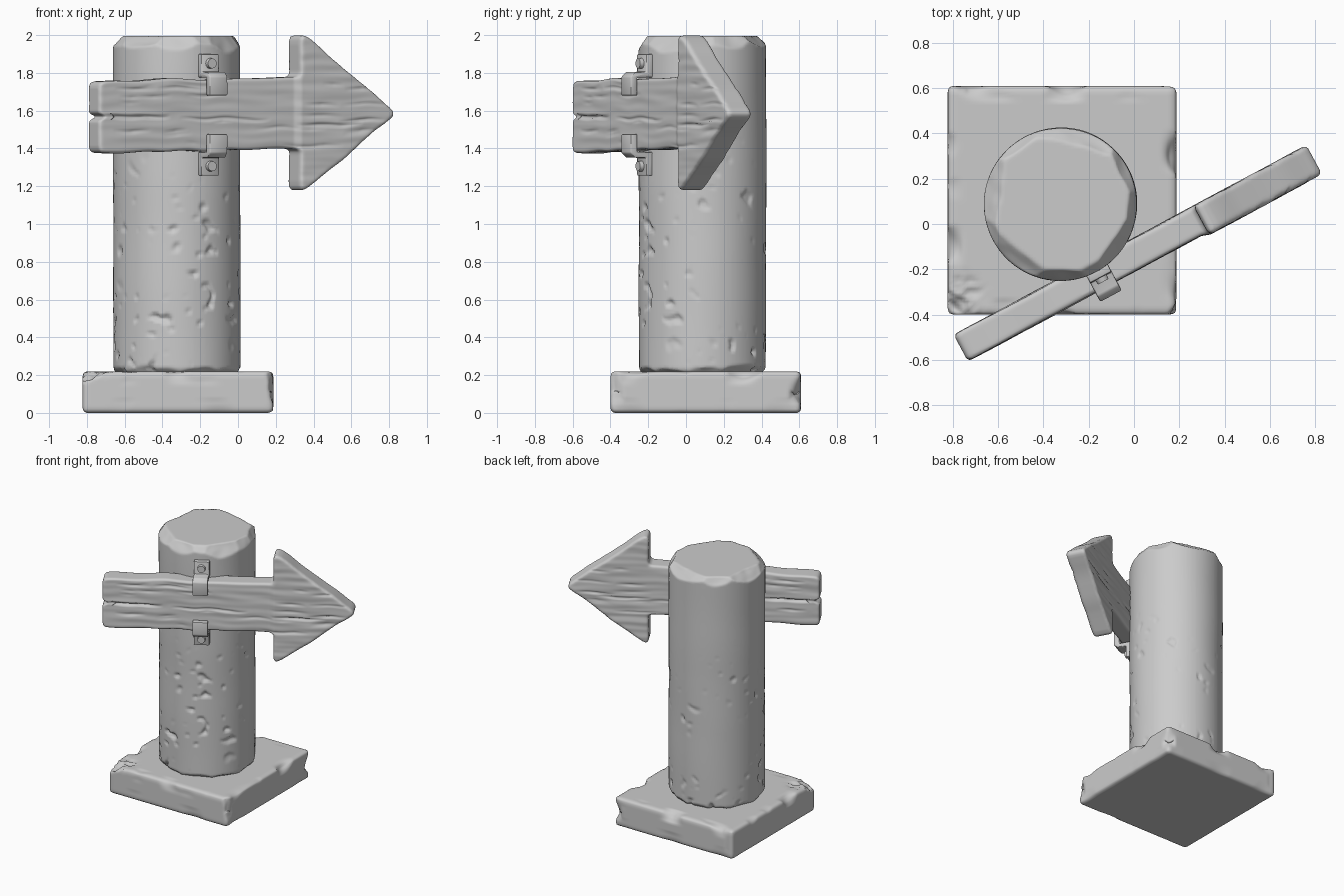
import bpy, bmesh, math, random
from mathutils import Vector, noise

if "Cube" in bpy.data.objects:
    bpy.data.objects.remove(bpy.data.objects["Cube"])

random.seed(4)


def add_object(name, bm):
    bmesh.ops.recalc_face_normals(bm, faces=bm.faces)
    mesh = bpy.data.meshes.new(name)
    bm.to_mesh(mesh)
    bm.free()
    obj = bpy.data.objects.new(name, mesh)
    bpy.context.collection.objects.link(obj)
    return obj


def round_edges(bm, edges, size, segments=3):
    bmesh.ops.recalc_face_normals(bm, faces=bm.faces)
    bmesh.ops.bevel(bm, geom=edges, offset=size, segments=segments, profile=0.5,
                    affect='EDGES', clamp_overlap=False)


def sculpt(obj, voxel, shape):
    """Remesh evenly, then move every vertex with the shape function."""
    mod = obj.modifiers.new("remesh", 'REMESH')
    mod.mode = 'VOXEL'
    mod.voxel_size = voxel
    dg = bpy.context.evaluated_depsgraph_get()
    mesh = bpy.data.meshes.new_from_object(obj.evaluated_get(dg))
    obj.modifiers.clear()
    obj.data = mesh
    for v in mesh.vertices:
        v.co = shape(v.co.copy())
    mesh.shade_smooth()


def chop(p, planes):
    for point, n in planes:
        d = (p - point).dot(n) + 0.006 * noise.noise(p * 12)
        if d > 0:
            p = p - n * d
    return p


def extrude_profile(points, depth):
    """Closed (x, z) outline extruded along y, centred on y = 0."""
    bm = bmesh.new()
    face = bm.faces.new([bm.verts.new((x, depth / 2, z)) for x, z in points])
    new = bmesh.ops.extrude_face_region(bm, geom=[face])['geom']
    for v in new:
        if isinstance(v, bmesh.types.BMVert):
            v.co.y = -depth / 2
    return bm


# Square stone base with worn edges and a broken front left corner
base_c, base_h = Vector((-0.318, 0.105, 0.11)), Vector((0.505, 0.505, 0.11))
bm = bmesh.new()
bmesh.ops.create_cube(bm, size=2)
for v in bm.verts:
    v.co = base_c + Vector(a * b for a, b in zip(v.co, base_h))
round_edges(bm, bm.edges[:], 0.022)
base = add_object("stone_base", bm)
base_cuts = [(Vector((-0.79, -0.36, 0.19)), Vector((-0.6, -0.5, 1)).normalized()),
             (Vector((0.165, -0.375, 0.2)), Vector((1, -0.8, 0.3)).normalized())]


def shape_base(p):
    p = chop(p, base_cuts)
    q = p - base_c
    near = sorted(max(0, 1 - (h - abs(c)) / 0.07) for c, h in zip(q, base_h))
    wear = near[1] * max(0, noise.noise(p * 5) - 0.05) * (0.06 if p.z > 0.05 else 0.015)
    p -= Vector((math.copysign(wear, q.x) if abs(q.x) > 0.42 else 0,
                 math.copysign(wear, q.y) if abs(q.y) > 0.42 else 0,
                 math.copysign(wear, q.z) if p.z > 0.05 else 0))
    corner = max(0, 1 - (Vector((p.x, p.y)) - Vector((-0.76, -0.33))).length / 0.14)
    if p.z > 0.1:
        p.z -= 0.05 * corner * abs(noise.noise(p * 22))
    return p


sculpt(base, 0.014, shape_base)

# Round stone pillar with chipped rims and pitted sides
R, cx, cy, z0, z1 = 0.337, -0.324, 0.087, 0.21, 1.995
bm = bmesh.new()
bmesh.ops.create_cone(bm, cap_ends=True, segments=96, radius1=R, radius2=R, depth=z1 - z0)
for v in bm.verts:
    v.co += Vector((cx, cy, (z0 + z1) / 2))
rims = [e for e in bm.edges if abs(e.verts[0].co.z - e.verts[1].co.z) < 0.01]
round_edges(bm, rims, 0.025)
pillar = add_object("stone_pillar", bm)
pillar_cuts = []
for z, up, count, deep in ((z1, 1, 11, 0.05), (z0, -1, 11, 0.035)):
    for i in range(count):
        a = math.tau * (i + random.uniform(-0.3, 0.3)) / count
        n = Vector((math.cos(a), math.sin(a), up * random.uniform(0.6, 1.3))).normalized()
        rim = Vector((cx + R * math.cos(a), cy + R * math.sin(a), z))
        pillar_cuts.append((rim - n * random.uniform(0.5, 1) * deep, n))


def shape_pillar(p):
    p = chop(p, pillar_cuts)
    out = Vector((p.x - cx, p.y - cy, 0))
    if out.length > R - 0.05:
        zone = max(0, min(1, 2.5 * noise.noise(p * 2.2) + 0.5)) * max(0, min(1, (1.5 - p.z) * 1.5))
        pit = min(0.3, max(0, noise.noise(p * 17) - 0.33))
        p -= out.normalized() * (0.07 * pit * zone + 0.004 * noise.noise(p * 2.5))
    return p


sculpt(pillar, 0.0125, shape_pillar)

# Wooden arrow board: corners (along, height, rounding)
ANGLE, PLACE = math.radians(28.3), (0.01, -0.131, 0)
corners = [(-0.88, 1.375, 0.04), (-0.3, 1.388, 0.05), (0.325, 1.4, 0.03), (0.32, 1.145, 0.075),
           (0.91, 1.585, 0.05), (0.32, 2.025, 0.075), (0.325, 1.775, 0.03), (-0.3, 1.768, 0.05),
           (-0.88, 1.76, 0.04)]
outline = []
for i, (x, z, r) in enumerate(corners):
    c = Vector((x, z))
    a = c + (Vector(corners[i - 1][:2]) - c).normalized() * r
    b = c + (Vector(corners[(i + 1) % len(corners)][:2]) - c).normalized() * r
    for t in (0, 0.25, 0.5, 0.75, 1):
        outline.append(tuple(a * (1 - t) ** 2 + c * 2 * t * (1 - t) + b * t * t))
bm = extrude_profile(outline, 0.132)
round_edges(bm, [e for e in bm.edges if abs(e.verts[0].co.y - e.verts[1].co.y) < 0.01], 0.018)
board = add_object("arrow_board", bm)

# Wood cracks: start, end, height, depth
cracks = [(-0.9, -0.45, 1.567, 0.025), (-0.4, 0.15, 1.555, 0.012), (0.3, 0.7, 1.53, 0.014)]
for i in range(26):
    s = random.uniform(-0.85, 0.6)
    cracks.append((s, s + random.uniform(0.1, 0.35), random.uniform(1.41, 1.75),
                   random.uniform(0.005, 0.012)))


def shape_board(p):
    x, z = p.x, p.z
    side = math.copysign(1, p.y)
    wave = z + 0.012 * noise.noise(Vector((x * 5, z * 2, side)))
    groove = 0
    for s, e, h, d in cracks:
        if s < x < e and abs(wave - h) < 0.025:
            fade = min(1, 8 * min(x - s, e - x))
            groove = max(groove, d * fade * math.exp(-((wave - h) / 0.007) ** 2))
    grain = 0.004 * noise.noise(Vector((x * 3, z * 25, side * 5)))
    if abs(p.y) > 0.045:
        p.y -= side * (groove + grain)
    if p.y < 0:
        p.y *= 1 + 0.2 * max(0, min(1, (x - 0.29) / 0.04))
    if x < -0.82:
        p.x += 0.035 * math.exp(-((z - 1.567) / 0.014) ** 2)
    p.z += 0.012 * noise.noise(Vector((x * 6, z * 3, 2)))
    return p


sculpt(board, 0.008, shape_board)
board.location, board.rotation_euler.z = PLACE, ANGLE

# Metal clamps above and below the board, each with a bolt
strip = [(-0.03, 1.90), (0.018, 1.90), (0.018, 1.805), (0.085, 1.805), (0.112, 1.78),
         (0.112, 1.68), (0.07, 1.68), (0.07, 1.775), (-0.03, 1.775)]
for name, flip in (("upper", 1), ("lower", -1)):
    bm = extrude_profile([(x, 1.578 + flip * (z - 1.578)) for x, z in strip], 0.108)
    round_edges(bm, bm.edges[:], 0.007, 2)
    clamp = add_object(name + "_clamp", bm)
    bm = bmesh.new()
    bmesh.ops.create_cone(bm, cap_ends=True, segments=24, radius1=0.03, radius2=0.026, depth=0.04)
    for v in bm.verts:
        v.co = Vector((v.co.z + 0.02, v.co.y, v.co.x + 1.578 + flip * 0.272))
    bolt = add_object(name + "_bolt", bm)
    for obj in (clamp, bolt):
        # Profile x is the outward direction of the board, 90 degrees clockwise of its length
        for v in obj.data.vertices:
            v.co = Vector((v.co.y - 0.187, -v.co.x, v.co.z))
        obj.location, obj.rotation_euler.z = PLACE, ANGLE
        obj.data.shade_smooth()
        obj.data.set_sharp_from_angle(angle=math.radians(40))
